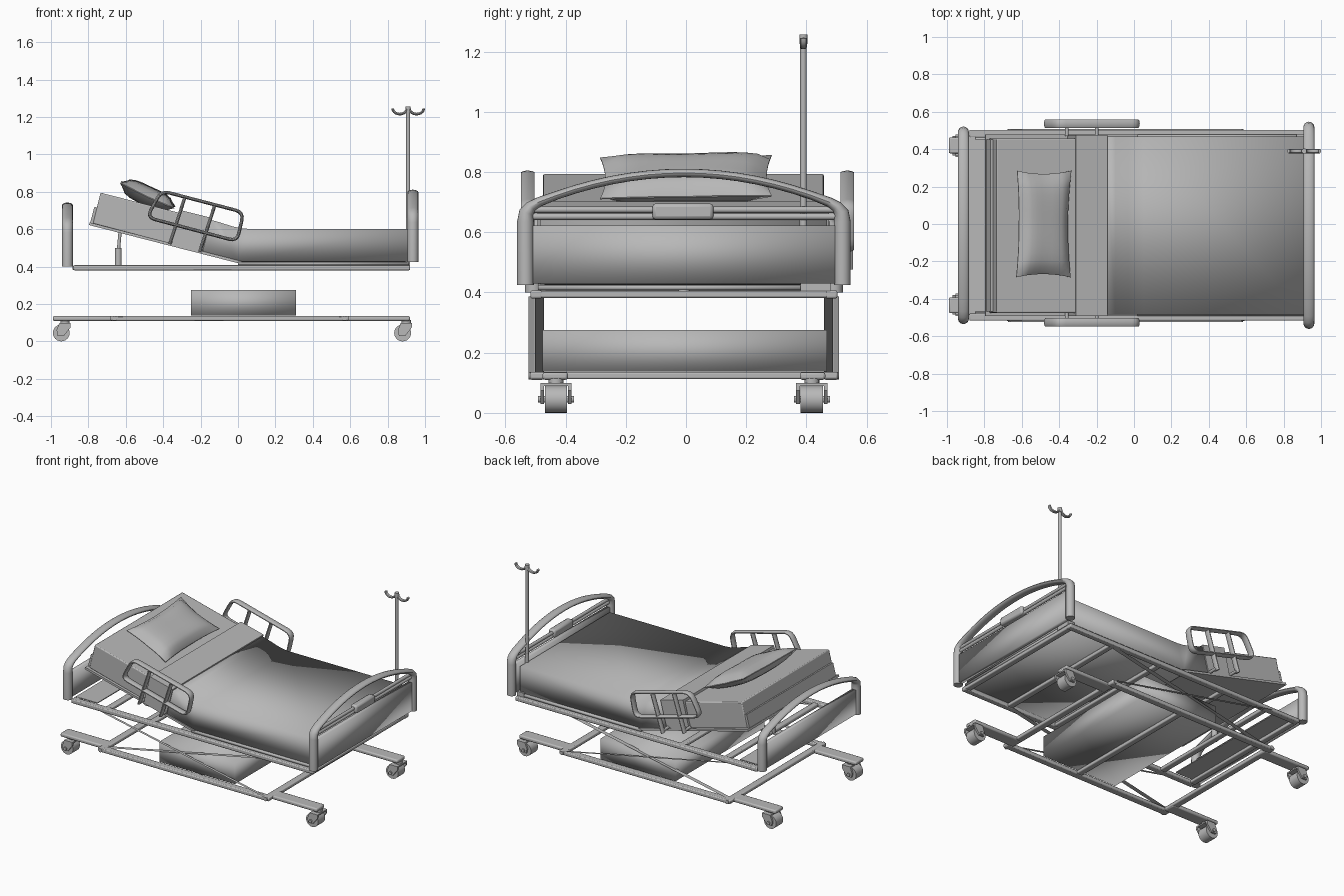
import bpy, bmesh
from math import sin, cos, pi, radians
from mathutils import Vector, Matrix

if "Cube" in bpy.data.objects:
    bpy.data.objects.remove(bpy.data.objects["Cube"])

GREY = bpy.data.materials.new("mid_grey")
GREY.diffuse_color = (.48, .48, .48, 1)
GREY.use_nodes = True
GREY.node_tree.nodes["Principled BSDF"].inputs["Base Color"].default_value = GREY.diffuse_color
OFFSET = -.007  # the body sits slightly towards the front


def finish(name, bm, smooth=True, bevel=0.0, angle=35):
    bmesh.ops.recalc_face_normals(bm, faces=bm.faces)
    me = bpy.data.meshes.new(name)
    bm.to_mesh(me)
    bm.free()
    me.materials.append(GREY)
    ob = bpy.data.objects.new(name, me)
    bpy.context.collection.objects.link(ob)
    if not name.startswith(("side_rail", "drip", "pillow")):
        ob.location.y = OFFSET
    if bevel:
        m = ob.modifiers.new("bevel", 'BEVEL')
        m.width, m.segments = bevel, 2
    if smooth:
        bpy.ops.object.select_all(action='DESELECT')
        ob.select_set(True)
        bpy.context.view_layer.objects.active = ob
        bpy.ops.object.shade_smooth_by_angle(angle=radians(angle))
    return ob


def box(name, x, y, z, bevel=0.0, soft=False):
    """Box from (min, max) ranges; soft shades across the corners."""
    bm = bmesh.new()
    size = Vector((x[1] - x[0], y[1] - y[0], z[1] - z[0]))
    mid = Vector((x[0] + x[1], y[0] + y[1], z[0] + z[1])) / 2
    bmesh.ops.create_cube(bm, size=1, matrix=Matrix.Translation(mid) @ Matrix.Diagonal((*size, 1)))
    return finish(name, bm, bevel > 0 or soft, bevel, 100 if soft else 35)


def extrude_y(name, pts, y0, y1, bevel=0.0, soft=False):
    """XZ profile extruded from y0 to y1."""
    bm = bmesh.new()
    f = bm.faces.new([bm.verts.new((x, y0, z)) for x, z in pts])
    r = bmesh.ops.extrude_face_region(bm, geom=[f])
    bmesh.ops.translate(bm, vec=(0, y1 - y0, 0), verts=[v for v in r['geom'] if isinstance(v, bmesh.types.BMVert)])
    return finish(name, bm, soft or bevel > 0, bevel, 100 if soft else 35)


def sweep(name, path, axis, a, b, n=12, closed=False):
    """Elliptical tube along a planar path: a in the plane, b along the axis."""
    bm = bmesh.new()
    P, N = [Vector(p) for p in path], Vector(axis).normalized()
    a = a if isinstance(a, list) else [a] * len(P)
    rings = []
    for i, p in enumerate(P):
        d0 = (p - P[i - 1]).normalized() if closed or i else None
        d1 = (P[(i + 1) % len(P)] - p).normalized() if closed or i < len(P) - 1 else None
        d0, d1 = d0 or d1, d1 or d0
        t = (d0 + d1).normalized()
        s = t.cross(N) / max(t.dot(d0), 0.5)
        rings.append([bm.verts.new(p + s * a[i] * cos(2 * pi * k / n) + N * b * sin(2 * pi * k / n)) for k in range(n)])
    for i in range(len(P) if closed else len(P) - 1):
        r, q = rings[i], rings[(i + 1) % len(P)]
        for k in range(n):
            bm.faces.new((r[k], r[(k + 1) % n], q[(k + 1) % n], q[k]))
    if not closed:
        bm.faces.new(rings[0])
        bm.faces.new(rings[-1])
    return finish(name, bm)


def rod(name, p, q, r, n=12):
    d = Vector(q) - Vector(p)
    return sweep(name, [p, q], d.orthogonal(), r, r, n)


def rounded(pts, r):
    """Closed 2D polygon with rounded corners."""
    out, P = [], [Vector(p) for p in pts]
    for i, p in enumerate(P):
        u = p + (P[i - 1] - p).normalized() * r
        w = p + (P[(i + 1) % len(P)] - p).normalized() * r
        out += [u * (1 - t) ** 2 + p * 2 * t * (1 - t) + w * t * t for t in (0, .25, .5, .75, 1)]
    return out


# castors with forks
for x in (-0.945, 0.88):
    for y in (-0.425, 0.425):
        rod("castor_wheel", (x, y - .037, .045), (x, y + .037, .045), .045, 24)
        rod("castor_axle", (x, y - .06, .045), (x, y + .06, .045), .011)
        for s in (-1, 1):
            yc = y + s * .046
            extrude_y("castor_fork", [(x - .02, .03), (x + .015, .03), (x + .05, .075), (x + .05, .098),
                                      (x - .01, .098), (x - .025, .06)], yc - .006, yc + .006)
        box("castor_bridge", (x - .01, x + .05), (y - .052, y + .052), (.09, .099))
        rod("castor_stem", (x + .02, y, .095), (x + .02, y, .115), .025, 16)

# base frame
for s in (-1, 1):
    box("base_side_rail", (-.68, .59), sorted((s * .465, s * .512)), (.11, .135), .006)
    for x in ((-.99, -.64), (.55, .92)):
        box("base_castor_arm", x, sorted((s * .385, s * .47)), (.11, .135), .008)
for x in (-.66, .57):
    box("base_cross_bar", (x - .022, x + .022), (-.512, .512), (.112, .136), .006)
    for s in (-1, 1):
        rod("scissor_pivot", (x, s * .5, .123), (x, s * .516, .123), .013)
box("base_mid_bar", (.01, .05), (-.48, .48), (.112, .136), .006)
box("motor_housing", (-.25, .31), (-.47, .475), (.138, .275), 0, True)

# scissor lift, paper-thin flat arms
for s in (-1, 1):
    for name, x0, x1, y0, y1 in (("scissor_outer_arm", .57, -.66, .497, .516), ("scissor_inner_arm", -.66, .57, .465, .495)):
        bm = bmesh.new()
        bm.faces.new([bm.verts.new(c) for c in ((x0, s * y0, .134), (x0, s * y1, .134), (x1, s * y1, .386), (x1, s * y0, .386))])
        finish(name, bm, False)

# upper frame
for s in (-1, 1):
    box("upper_side_rail", (-.88, .92), sorted((s * .47, s * .51)), (.38, .407), .006)
for x in (-.865, -.63, -.3, .2, .57, .9):
    box("upper_cross_bar", (x - .02, x + .02), (-.48, .48), (.382, .405), .006)
box("head_deck_plate", (-.88, -.72), (-.46, .46), (.4, .406))
box("flat_platform", (0, .915), (-.485, .485), (.408, .424), 0, True)
extrude_y("raised_platform", [(-.797, .622), (-.793, .636), (.02, .428), (.02, .413)], -.485, .485)
extrude_y("mattress_stop", [(-.79, .635), (-.77, .63), (-.752, .715), (-.768, .719)], -.46, .46)

# backrest actuator
rod("actuator_body", (-.64, 0, .39), (-.64, 0, .5), .018, 16)
rod("actuator_rod", (-.64, 0, .48), (-.63, 0, .59), .009)

# mattress, blanket and its folded edge
extrude_y("mattress", [(-.775, .63), (0, .425), (.9, .425), (.9, .598), (.05, .598), (-.02, .609), (-.1, .632), (-.735, .795)],
          -.468, .465, .006)
extrude_y("blanket", [(-.19, .476), (0, .427), (.907, .427), (.907, .602), (.05, .602), (.01, .606), (-.03, .615),
                      (-.1, .637), (-.15, .651)], -.478, .475, 0, True)
extrude_y("blanket_fold", [(-.355, .522), (-.19, .479), (-.142, .66), (-.31, .702)], -.486, .482)

# pillow with pinched corners
bm = bmesh.new()
bmesh.ops.create_grid(bm, x_segments=10, y_segments=14, size=1)
bmesh.ops.solidify(bm, geom=bm.faces[:], thickness=.1)
mid = sum(v.co.z for v in bm.verts) / len(bm.verts)
for v in bm.verts:
    u, w, side = v.co.x, v.co.y, (1 if v.co.z > mid else -1)
    h = max((1 - u ** 4) * (1 - w ** 4), 0) ** .6
    v.co = Vector((u * .16 * (1 - .1 * (1 - w * w)), w * .285 * (1 - .06 * (1 - u * u)),
                   side * (.05 * h + .002) + .006 * abs(u * w)))
bm.transform(Matrix.Translation((-.485, 0, .778)) @ Matrix.Rotation(radians(25), 4, 'Y') @ Matrix.Rotation(radians(1), 4, 'X'))
finish("pillow", bm)


# head and foot boards: arched tube, panel
def board(name, x, half, z0, shoulder, apex, panel_top):
    side = [(half, z0, .028), (half, shoulder - .05, .028), (half - .003, shoulder - .02, .024),
            (half - .018, shoulder, .019), (half - .045, shoulder + .016, .016)]
    w, zs = half - .045, shoulder + .016
    arc = [(w * k / 8, apex - (apex - zs) * (k / 8) ** 2, .014) for k in range(-7, 8)]
    pts = [(-y, z, r) for y, z, r in side] + arc + side[::-1]
    sweep(name + "_arch", [(x, y, z) for y, z, r in pts], (1, 0, 0), [r for y, z, r in pts], .029, 16)
    box(name + "_panel", (x - .014, x + .014), (-half + .02, half - .02), (z0 + .005, panel_top), 0, True)


board("headboard", -.912, .5, .40, .63, .728, .57)
board("footboard", .935, .526, .425, .685, .797, .622)
for z in (.652, .675):
    rod("footboard_rail", (.935, -.51, z), (.935, .51, z), .011)
box("control_box", (.913, .961), (-.105, .098), (.642, .696), .012)

# side rails on the backrest
for s in (-1, 1):
    y = s * .531 + .005
    loop = rounded([(-.41, .805), (.03, .69), (-.005, .535), (-.487, .663)], .045)
    sweep("side_rail_loop", [(p.x, y, p.y) for p in loop], (0, 1, 0), .009, .024, 10, True)
    for x0, z0, x1, z1 in ((-.365, .52, -.285, .767), (-.205, .478, -.125, .725)):
        sweep("side_rail_post", [(x0, y, z0), (x1, y, z1)], (0, 1, 0), .009, .02, 10)
        rod("side_rail_mount", (x0 + .006, s * .47, z0 + .012), (x0 + .006, y, z0 + .012), .01)

# drip pole with two hooks
rod("drip_pole", (.91, .39, .6), (.91, .39, 1.245), .011)
rod("drip_pole_sleeve", (.91, .39, .43), (.91, .39, .66), .013)
rod("drip_pole_cap", (.91, .39, 1.225), (.91, .39, 1.257), .014)
box("drip_pole_bracket", (.87, .92), (.38, .48), (.405, .435))
for s in (-1, 1):
    hook = [(.91 + s * (.045 - .038 * cos(t)), .39, 1.245 - .03 * sin(t)) for t in [pi * k / 10 for k in range(11)]]
    sweep("drip_hook", hook, (0, 1, 0), .007, .012, 8)
